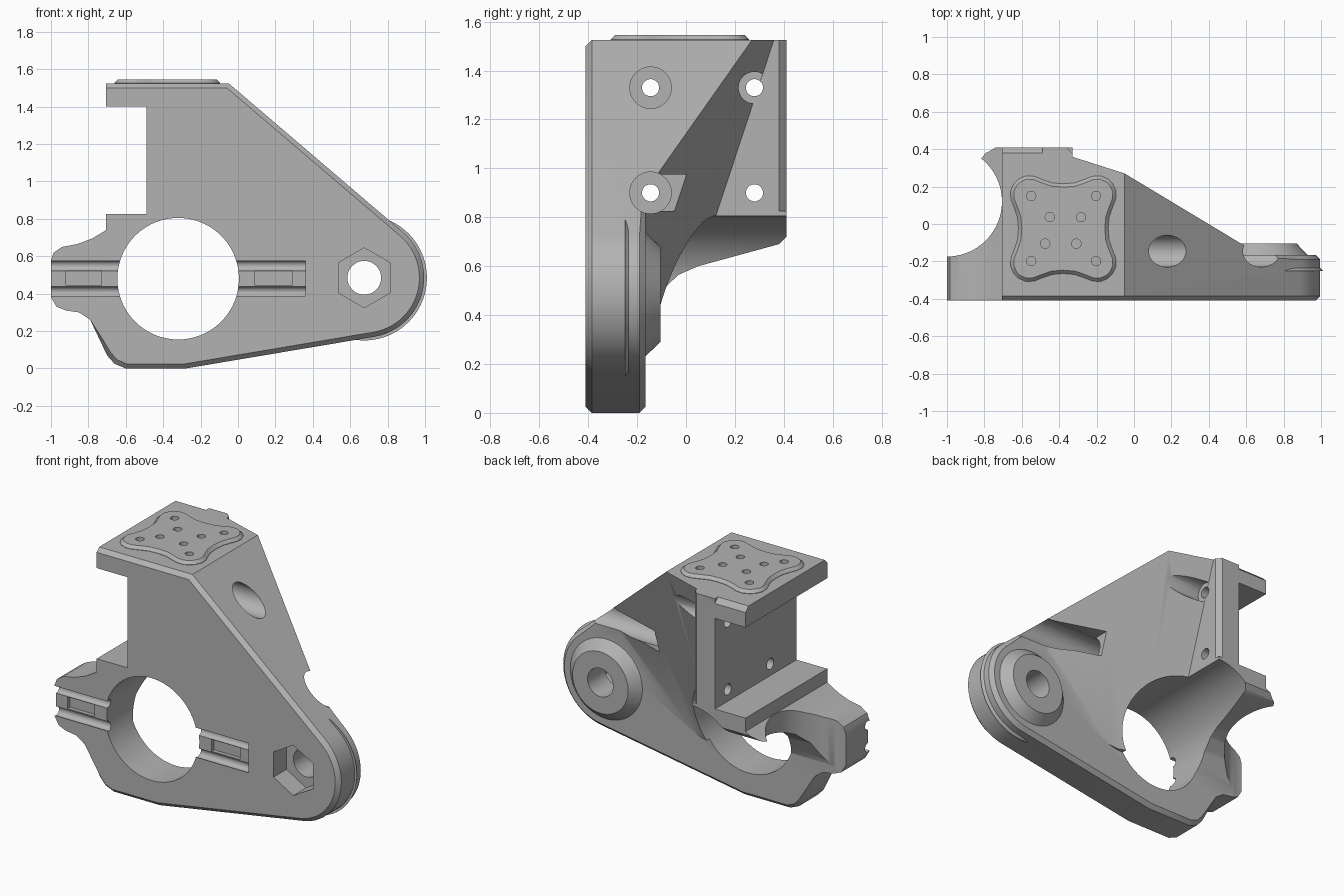
import bpy, bmesh
from math import sin, cos, radians, pi
from mathutils import Vector, Matrix

cube = bpy.data.objects.get("Cube")
if cube:
    bpy.data.objects.remove(cube, do_unlink=True)

grey = bpy.data.materials.new("plain grey")
grey.use_nodes = True
COLOUR = (0.45, 0.45, 0.45, 1)
grey.diffuse_color = COLOUR
grey.node_tree.nodes["Principled BSDF"].inputs["Base Color"].default_value = COLOUR

BORE = (-0.32, 0.48)     # x, z of the large bore
PIVOT = (0.675, 0.485)   # x, z of the bolt hole
TOP, FRONT, BACK = 1.525, -0.41, 0.41
INNER = -0.18            # where the rear parts start inside the plate
WALL = -0.33             # inner face of the mounting wall


def make(name, bm):
    bmesh.ops.recalc_face_normals(bm, faces=bm.faces)
    mesh = bpy.data.meshes.new(name)
    bm.to_mesh(mesh)
    bm.free()
    mesh.materials.append(grey)
    obj = bpy.data.objects.new(name, mesh)
    bpy.context.collection.objects.link(obj)
    return obj


def prism(name, pts, axis, lo, hi, chamfer=None, width=0.03, plane=None):
    """Extrude a 2D profile along an axis, with optional chamfers and a plane cut."""
    place = {"x": lambda p, d: Vector((d, p[0], p[1])),
             "y": lambda p, d: Vector((p[0], d, p[1])),
             "z": lambda p, d: Vector((p[0], p[1], d))}[axis]
    bm = bmesh.new()
    near = [bm.verts.new(place(p, lo)) for p in pts]
    far = [bm.verts.new(place(p, hi)) for p in pts]
    bm.faces.new(near)
    bm.faces.new(far[::-1])
    for i in range(len(pts)):
        bm.faces.new((near[i], near[i - 1], far[i - 1], far[i]))
    bmesh.ops.recalc_face_normals(bm, faces=bm.faces)
    if chamfer:
        edges = [e for e in bm.edges if chamfer(e.verts[0].co, e.verts[1].co)]
        bmesh.ops.bevel(bm, geom=edges, offset=width, segments=1, affect="EDGES", profile=0.5)
    if plane:
        cut = bmesh.ops.bisect_plane(bm, geom=bm.verts[:] + bm.edges[:] + bm.faces[:],
                                     plane_co=plane[0], plane_no=plane[1], clear_outer=True)
        rim = [g for g in cut["geom_cut"] if isinstance(g, bmesh.types.BMEdge)]
        bmesh.ops.holes_fill(bm, edges=rim, sides=0)
    return make(name, bm)


def box(name, x, y, z, **kw):
    return prism(name, [(x[0], y[0]), (x[1], y[0]), (x[1], y[1]), (x[0], y[1])], "z", *z, **kw)


def rod(name, axis, centre, lo, hi, r, r2=None, sides=64, turn=0.0):
    """Cylinder or cone running along an axis from lo to hi."""
    bm = bmesh.new()
    bmesh.ops.create_cone(bm, cap_ends=True, segments=sides, radius1=r,
                          radius2=r if r2 is None else r2, depth=hi - lo)
    mid, (a, b) = (lo + hi) / 2, centre
    rot, loc = {"x": (Matrix.Rotation(pi / 2, 4, "Y"), (mid, a, b)),
                "y": (Matrix.Rotation(-pi / 2, 4, "X"), (a, mid, b)),
                "z": (Matrix.Identity(4), (a, b, mid))}[axis]
    bm.transform(Matrix.Translation(loc) @ rot @ Matrix.Rotation(turn, 4, "Z"))
    return make(name, bm)


def combine(target, tool, operation):
    mod = target.modifiers.new(operation.lower(), "BOOLEAN")
    mod.operation, mod.solver, mod.object = operation, "MANIFOLD", tool
    bpy.context.view_layer.objects.active = target
    bpy.ops.object.modifier_apply(modifier=mod.name)
    bpy.data.objects.remove(tool, do_unlink=True)


# Front plate with clamp ear, recess and rounded pivot end
arc = [(PIVOT[0] + 0.32 * cos(radians(49.5 - 130 * i / 24)),
        PIVOT[1] + 0.32 * sin(radians(49.5 - 130 * i / 24))) for i in range(25)]
ear = [(-0.79, 0.26), (-0.85, 0.3), (-0.92, 0.31), (-0.97, 0.33), (-1, 0.38), (-1, 0.58),
       (-0.985, 0.62), (-0.94, 0.65), (-0.86, 0.665), (-0.78, 0.695), (-0.705, 0.74), (-0.705, 0.825)]
outline = ([(-0.705, TOP), (-0.05, TOP)] + arc
           + [(-0.28, 0), (-0.6, 0), (-0.66, 0.025), (-0.7, 0.07)] + ear
           + [(-0.49, 0.825), (-0.49, 1.4), (-0.705, 1.4)])


def plate_rim(a, b):
    if abs(a.y - b.y) > 0.01:
        return False
    bottom = max(a.z, b.z) < 0.28
    right = max(a.x, b.x) > -0.4
    if a.y > -0.3:
        return bottom or (right and max(a.z, b.z) < 0.74)
    return bottom or right or min(a.z, b.z) > 1.5


body = prism("bracket_body", outline, "y", FRONT, -0.165, plate_rim, 0.025)

# Gusset behind the plate, sliced by its slanted rear face
gusset = prism("gusset", [(-0.49, TOP), (-0.05, TOP), arc[0], (0.6, 0.45), (0, 0.3), (-0.3, 0.3), (-0.49, 0.6)],
               "y", INNER, 0.6, plane=((-0.05, 0.27, TOP), (0.32, 1, -0.33)))

# Mounting wall and top flange
wall = box("mounting_wall", (-0.49, WALL), (INNER, BACK), (0.8, TOP),
           chamfer=lambda a, b: a.x == b.x > -0.4 and a.y == b.y > 0)
flange = box("top_flange", (-0.705, WALL), (INNER, BACK), (1.4, TOP),
             chamfer=lambda a, b: a.y > 0 and b.y > 0 and (
                 (a.z == b.z and a.z > 1.5) or (a.x == b.x and a.x > -0.4)))

# Shelf blended into the clamp ear
shelf = prism("shelf", ear + [(WALL, 0.825), (WALL, 0.26)], "y", INNER, BACK)
side = [(-0.4, 0.2), (-0.2, 0.25), (-0.165, 0.36), (-0.1, 0.5), (-0.03, 0.565), (0.05, 0.6),
        (0.38, 0.69), (0.42, 0.73), (0.42, 0.9), (-0.4, 0.9)]
combine(shelf, prism("shelf_side", side, "x", -1.1, 0), "INTERSECT")

# Boss around the bolt
boss = rod("bolt_boss", "y", PIVOT, -0.25, -0.105, 0.335, 0.195, sides=72)

for part in (gusset, wall, flange, shelf, boss):
    combine(body, part, "UNION")

# Lobed pad on the top
quarter = [(0.24, 0), (0.245, 0.06), (0.262, 0.11), (0.28, 0.155), (0.283, 0.2), (0.265, 0.24),
           (0.24, 0.265), (0.2, 0.283), (0.155, 0.28), (0.11, 0.262), (0.06, 0.245)]
lobes = []
for k in range(4):
    c, s = round(cos(k * pi / 2)), round(sin(k * pi / 2))
    lobes += [(-0.378 + c * x - s * y, -0.025 + s * x + c * y) for x, y in quarter]
combine(body, prism("top_pad", lobes, "z", 1.5, 1.545,
                    lambda a, b: a.z > 1.54 and b.z > 1.54, 0.018), "UNION")

# Bore, ear relief, bolt hole and nut pocket
cutters = [rod("bore", "y", BORE, -0.6, 0.6, 0.325, sides=96),
           rod("ear_relief", "z", (-1.0, 0.12), 0.1, 0.95, 0.294, sides=96),
           rod("bolt_hole", "y", PIVOT, -0.6, 0.6, 0.09),
           rod("nut_pocket", "y", PIVOT, -0.6, -0.28, 0.16, sides=6, turn=0)]

# Screw holes through the wall with counterbores
for y, r in ((-0.145, 0.085), (0.28, 0.065)):
    for z in (0.9, 1.33):
        cutters += [rod("screw_hole", "x", (y, z), -0.6, 0, 0.035, sides=32),
                    rod("counterbore", "x", (y, z), WALL + 0.001, 1, r, sides=48)]
cutters.append(box("screw_slot", (0.22, 1), (-0.145, 0.3), (0.825, 0.975)))

# Cable tie grooves on the front
for x0, x1, n0, n1 in ((-1.1, -0.6, -0.92, -0.73), (-0.05, 0.36, 0.09, 0.29)):
    for z in (0.41, 0.55):
        cutters.append(rod("tie_groove", "x", (-0.395, z), x0, x1, 0.028, sides=32))
    cutters.append(box("tie_channel", (x0, x1), (-0.5, -0.395), (0.43, 0.53)))
    cutters.append(box("tie_notch", (n0, n1), (-0.5, -0.37), (0.445, 0.52)))

# Small holes in the pad
spots = [(x, y) for x in (-0.55, -0.203) for y in (-0.198, 0.15)]
spots += [(-0.45, 0.037), (-0.283, 0.037), (-0.475, -0.105), (-0.308, -0.105)]
cutters += [rod("pad_hole", "z", p, 1.51, 1.6, 0.025, sides=24) for p in spots]

for cutter in cutters:
    combine(body, cutter, "DIFFERENCE")

# Smooth curves, keep edges sharp
bpy.ops.object.select_all(action="DESELECT")
body.select_set(True)
bpy.context.view_layer.objects.active = body
bpy.ops.object.shade_smooth_by_angle(angle=radians(30))
